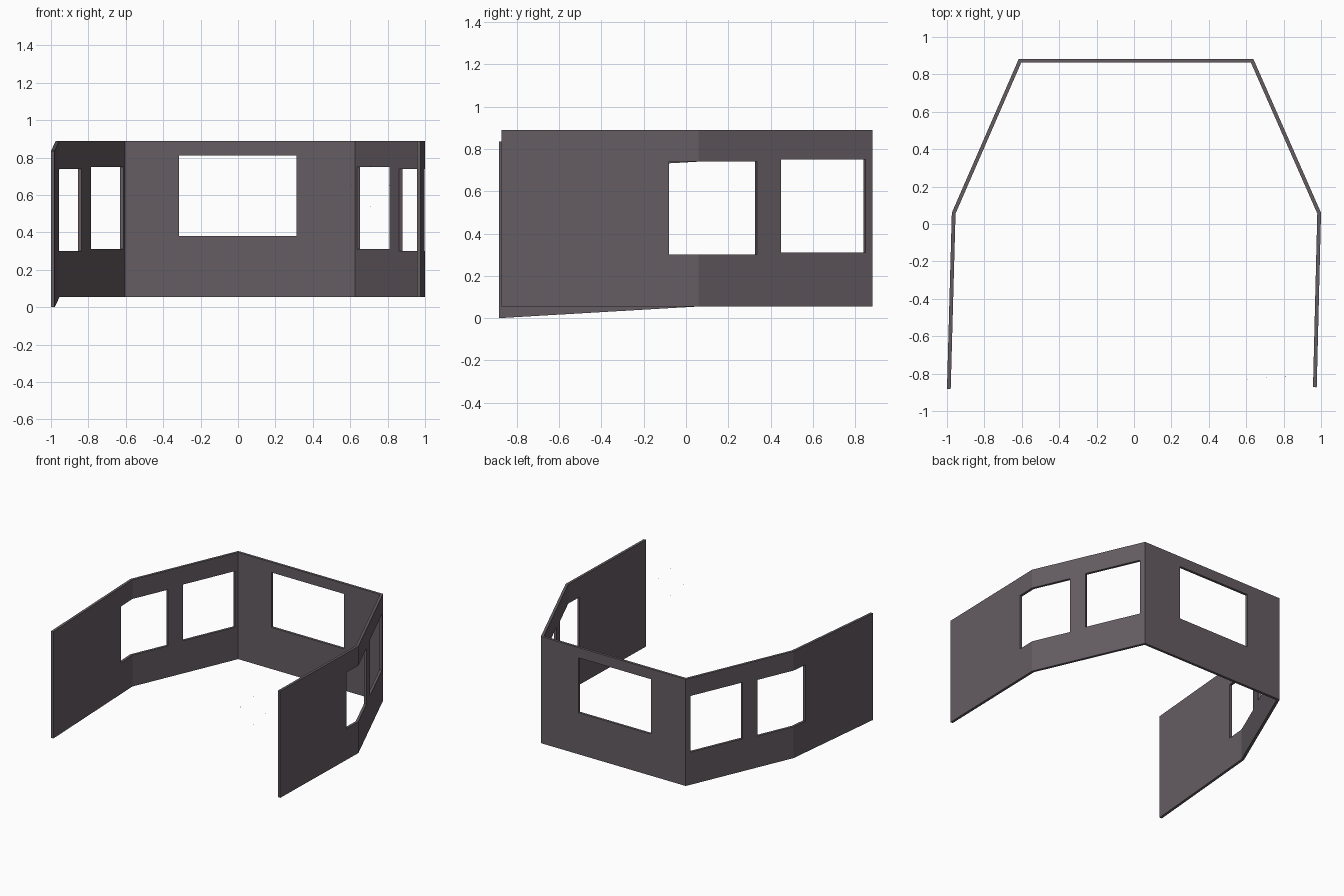
import bpy
import bmesh
from mathutils import Vector

cube = bpy.data.objects.get("Cube")
if cube:
    bpy.data.objects.remove(cube, do_unlink=True)

# Single warm grey finish
grey = bpy.data.materials.new("warm_grey")
grey.use_nodes = True
colour = (0.130, 0.109, 0.122, 1)
grey.diffuse_color = colour
grey.node_tree.nodes["Principled BSDF"].inputs["Base Color"].default_value = colour
grey.node_tree.nodes["Principled BSDF"].inputs["Roughness"].default_value = 0.8

BOTTOM, TOP, THICK = 0.055, 0.89, 0.02
LOW_SILL, HIGH_SILL, BACK_SILL = (0.30, 0.74), (0.31, 0.75), (0.38, 0.81)


def make_object(name, bm):
    mesh = bpy.data.meshes.new(name)
    bm.to_mesh(mesh)
    bm.free()
    mesh.materials.append(grey)
    obj = bpy.data.objects.new(name, mesh)
    bpy.context.collection.objects.link(obj)
    return obj


def side_stations(end, knee, corner, drop):
    """Columns from the free front end to the back corner: (xy, sill, drop, opens after)."""
    def at_y(a, b, y):
        return Vector(a).lerp(Vector(b), (y - a[1]) / (b[1] - a[1]))
    jamb = at_y(end, knee, -0.08)
    return [
        (Vector(end), LOW_SILL, drop, False),
        (jamb, LOW_SILL, drop * (knee[1] - jamb.y) / (knee[1] - end[1]), True),
        (Vector(knee), LOW_SILL, 0, True),
        (at_y(knee, corner, 0.335), LOW_SILL, 0, False),
        (at_y(knee, corner, 0.45), HIGH_SILL, 0, True),
        (at_y(knee, corner, 0.848), HIGH_SILL, 0, False),
        (Vector(corner), BACK_SILL, 0, False),
    ]


# Outer line of the wall: right side, back, left side
right = side_stations((-1.0, -0.883), (-0.974, 0.06), (-0.616, 0.883), 0.055)
left = side_stations((0.977, -0.873), (1.0, 0.06), (0.638, 0.883), 0)
back = [(Vector((-0.315, 0.883)), BACK_SILL, 0, True),
        (Vector((0.312, 0.883)), BACK_SILL, 0, False)]
# The left side is walked backwards, so its openings move one column along
left_rev = [(left[i][0], left[i][1], left[i][2], i > 0 and left[i - 1][3])
            for i in reversed(range(len(left)))]
stations = right + back + left_rev

# Wall sheet with window openings
bm = bmesh.new()
columns = [[bm.verts.new((p.x, p.y, z - drop)) for z in (BOTTOM, *sill, TOP)]
           for p, sill, drop, _ in stations]
for i, (a, b) in enumerate(zip(columns, columns[1:])):
    for row in range(3):
        if not (row == 1 and stations[i][3]):
            bm.faces.new((a[row], a[row + 1], b[row + 1], b[row]))
bm.normal_update()
wall = make_object("window_wall", bm)

# Thickness grows inwards from the outer line
solid = wall.modifiers.new("thickness", "SOLIDIFY")
solid.thickness = THICK
solid.offset = -1
solid.use_even_offset = True
solid.use_quality_normals = True

# Four tiny loose studs near the open front
for i, (x, y, z) in enumerate([(0.605, -0.83, 0.65), (0.71, -0.82, 0.54),
                               (0.71, -0.82, 0.755), (0.81, -0.815, 0.65)]):
    bm = bmesh.new()
    bmesh.ops.create_cube(bm, size=0.003)
    bmesh.ops.translate(bm, verts=bm.verts, vec=(x, y, z))
    make_object(f"stud_{i + 1}", bm)
